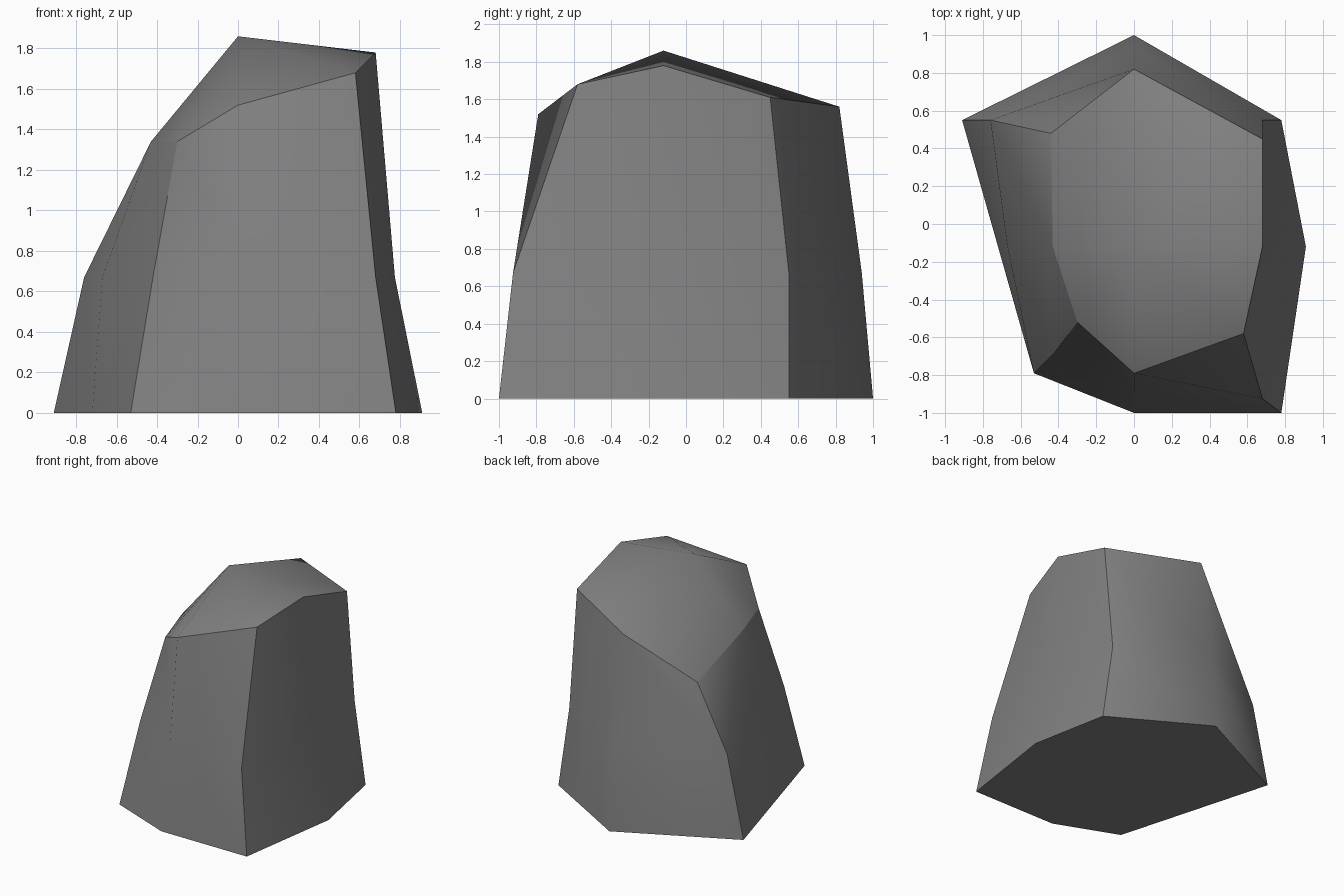
import bpy
import bmesh

# Remove the default cube if the scene has it
default_cube = bpy.data.objects.get("Cube")
if default_cube:
    bpy.data.objects.remove(default_cube, do_unlink=True)


def make_material(name, colour):
    """Flat coloured material for viewport and render."""
    material = bpy.data.materials.new(name)
    material.use_nodes = True
    material.diffuse_color = (*colour, 1)
    shader = material.node_tree.nodes["Principled BSDF"]
    shader.inputs["Base Color"].default_value = (*colour, 1)
    shader.inputs["Roughness"].default_value = 0.9
    return material


# Cross-sections, each starting at the back and running clockwise from above:
# back, back_left, left, front_left, front, front_right, right, back_right
base_ring = [(0, 1, 0), (.78, .55, 0), (.91, -.12, 0), (.78, -1, 0),
             (0, -1, 0), (-.53, -.79, 0), (-.72, -.12, 0), (-.91, .55, 0)]
waist_height = .67
waist_ring = [(x, y, waist_height) for x, y in
              [(0, .94), (.68, .55), (.775, -.12), (.68, -.925),
               (0, -.89), (-.42, -.68), (-.67, -.12), (-.76, .55)]]
shoulder_ring = [(0, .82, 1.56), (.68, .45, 1.61), (.68, -.12, 1.78), (.58, -.58, 1.68),
                 (0, -.79, 1.52), (-.3, -.52, 1.34), (-.43, -.12, 1.34), (-.44, .48, 1.15)]
peak_point = (0, -.12, 1.86)

BACK_LEFT, FRONT_LEFT, FRONT_RIGHT, RIGHT, BACK_RIGHT = 1, 3, 5, 6, 7
CORNERS = (BACK_LEFT, FRONT_LEFT, FRONT_RIGHT, BACK_RIGHT)

bm = bmesh.new()
rings = [[bm.verts.new(point) for point in ring]
         for ring in (base_ring, waist_ring, shoulder_ring)]
base, waist, shoulder = rings
count = len(base)

# Sides: one band of quads between each pair of cross-sections
for lower, upper in zip(rings, rings[1:]):
    for i in range(count):
        j = (i + 1) % count
        if upper is shoulder and i == RIGHT:
            # Hollowed panel is folded outward along its diagonal
            bm.faces.new((lower[i], lower[j], upper[i]))
            bm.faces.new((lower[j], upper[j], upper[i]))
        else:
            bm.faces.new((lower[i], lower[j], upper[j], upper[i]))

# Flat underside and faceted crown
bm.faces.new(base)
peak = bm.verts.new(peak_point)
for i in range(count):
    bm.faces.new((shoulder[i], shoulder[(i + 1) % count], peak))
bmesh.ops.recalc_face_normals(bm, faces=bm.faces)

# Smooth shading, kept crisp on the rims and the four main corners
for face in bm.faces:
    face.smooth = True
for ring in (base, shoulder):
    for i in range(count):
        bm.edges.get((ring[i], ring[(i + 1) % count])).smooth = False
for corner in CORNERS:
    for lower, upper in zip(rings, rings[1:]):
        bm.edges.get((lower[corner], upper[corner])).smooth = False

mesh = bpy.data.meshes.new("rock")
bm.to_mesh(mesh)
bm.free()
mesh.materials.append(make_material("stone grey", (.22, .22, .22)))
rock = bpy.data.objects.new("rock", mesh)
bpy.context.scene.collection.objects.link(rock)
